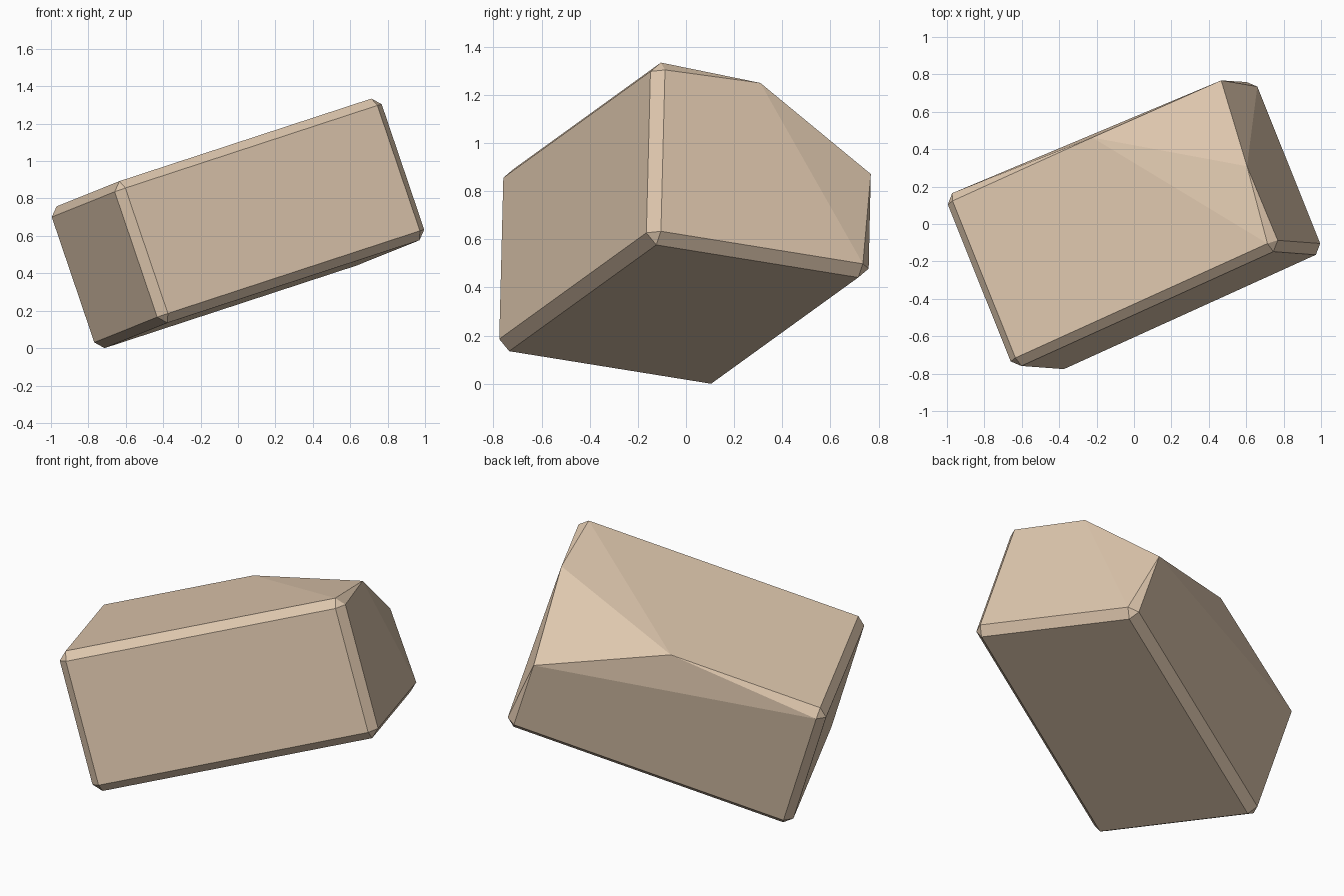
import bpy
import bmesh
from itertools import product
from mathutils import Matrix, Vector

cube = bpy.data.objects.get("Cube")
if cube:
    bpy.data.objects.remove(cube, do_unlink=True)

# Sandstone material
stone = bpy.data.materials.new("tan_stone")
stone.use_nodes = True
colour = (0.73, 0.57, 0.42, 1)
stone.diffuse_color = colour
stone.node_tree.nodes["Principled BSDF"].inputs["Base Color"].default_value = colour

# Block proportions: length, depth, height as half sizes, with a chamfer
half = Vector((0.818, 0.503, 0.4))
chamfer = 0.046

# Tilted resting pose: length axis, then height made square to it
length = Vector((0.873, 0.396, 0.286)).normalized()
depth = Vector((-0.312, 0.028, 0.95)).cross(length).normalized()
height = length.cross(depth)
pose = Matrix((length, depth, height)).transposed()

# Three chamfer points at each corner, except the chipped one
points = []
for signs in product((-1, 1), repeat=3):
    for face in range(3):
        point = Vector([s * (h if axis == face else h - chamfer)
                        for axis, (s, h) in enumerate(zip(signs, half))])
        if signs != (1, 1, 1):
            points.append(point)

# Chipped corner: the broken facets meet the top, the back and the end
points += [Vector((0.816, -0.025, 0.365)),
           Vector((0.769, 0.503, 0.062)),
           Vector((0.084, half.y - chamfer, half.z))]

# The lower end of the chipped edge is kept by the (1, 1, -1) corner
bm = bmesh.new()
for point in points:
    bm.verts.new(pose @ point)
hull = bmesh.ops.convex_hull(bm, input=bm.verts[:])
bmesh.ops.dissolve_limit(bm, angle_limit=0.008, verts=bm.verts[:], edges=bm.edges[:])
bmesh.ops.recalc_face_normals(bm, faces=bm.faces[:])

# Rest the block on the ground
lowest = min(v.co.z for v in bm.verts)
bmesh.ops.translate(bm, verts=bm.verts[:], vec=(0, 0, -lowest))

mesh = bpy.data.meshes.new("stone_block")
bm.to_mesh(mesh)
bm.free()
mesh.materials.append(stone)
block = bpy.data.objects.new("stone_block", mesh)
bpy.context.collection.objects.link(block)
